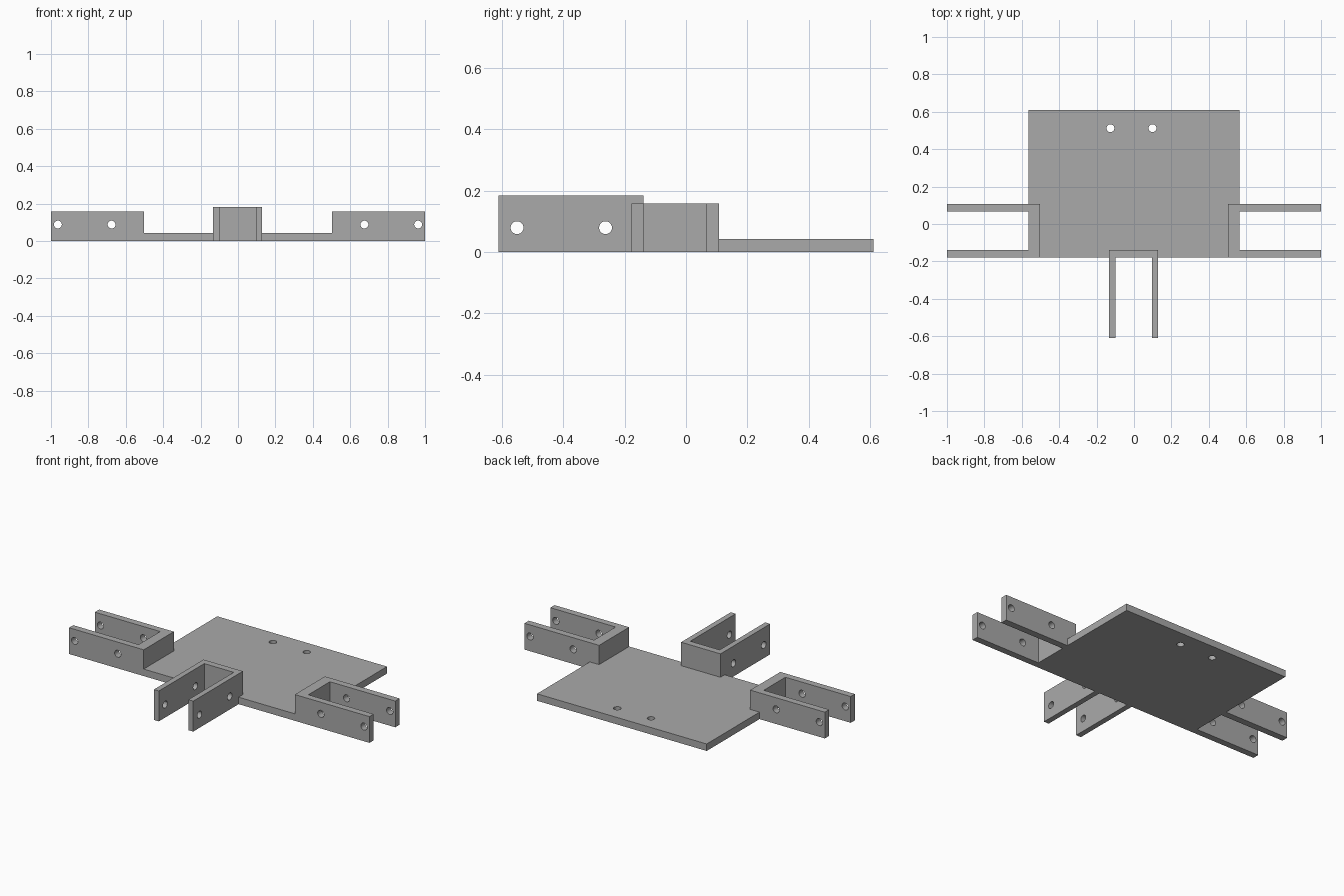
import bpy
import bmesh
from math import pi
from mathutils import Matrix, Vector

cube = bpy.data.objects.get("Cube")
if cube:
    bpy.data.objects.remove(cube, do_unlink=True)

grey = bpy.data.materials.new("plain grey")
grey.use_nodes = True
COLOUR = (0.4, 0.4, 0.4, 1)
grey.diffuse_color = COLOUR
grey.node_tree.nodes["Principled BSDF"].inputs["Base Color"].default_value = COLOUR

HOLE_RADIUS = 0.021
TURN = {"X": Matrix.Rotation(pi / 2, 4, "Y"),
        "Y": Matrix.Rotation(pi / 2, 4, "X"),
        "Z": Matrix.Identity(4)}


def make_object(name, bm):
    bmesh.ops.recalc_face_normals(bm, faces=bm.faces)
    mesh = bpy.data.meshes.new(name)
    bm.to_mesh(mesh)
    bm.free()
    mesh.materials.append(grey)
    obj = bpy.data.objects.new(name, mesh)
    bpy.context.collection.objects.link(obj)
    return obj


def extrude_outline(name, outline, height):
    bm = bmesh.new()
    face = bm.faces.new([bm.verts.new((x, y, 0)) for x, y in outline])
    top = bmesh.ops.extrude_face_region(bm, geom=[face])["geom"]
    bmesh.ops.translate(bm, vec=(0, 0, height),
                        verts=[v for v in top if isinstance(v, bmesh.types.BMVert)])
    return make_object(name, bm)


def drill(obj, centres, axis):
    """Cut round through holes at the centres, along one axis."""
    bm = bmesh.new()
    for centre in centres:
        bmesh.ops.create_cone(bm, cap_ends=True, segments=32, radius1=HOLE_RADIUS,
                              radius2=HOLE_RADIUS, depth=0.6,
                              matrix=Matrix.Translation(Vector(centre)) @ TURN[axis])
    cutter = make_object(obj.name + "_cutter", bm)
    cutter.hide_render = True
    mod = obj.modifiers.new("holes", "BOOLEAN")
    mod.object = cutter
    mod.solver = "EXACT"
    bpy.context.view_layer.objects.active = obj
    bpy.ops.object.modifier_apply(modifier=mod.name)
    bpy.data.objects.remove(cutter, do_unlink=True)
    bpy.ops.object.select_all(action="DESELECT")
    obj.select_set(True)
    bpy.ops.object.shade_smooth_by_angle()


# Base plate with two mounting holes at the back
HALF, FRONT, BACK = 0.565, -0.178, 0.61
plate = extrude_outline("base_plate", [(-HALF, FRONT), (HALF, FRONT),
                                       (HALF, BACK), (-HALF, BACK)], 0.042)
drill(plate, [(x, 0.512, 0) for x in (-0.126, 0.099)], "Z")

# U-shaped side brackets, opening outwards
for side, name in ((1, "left_bracket"), (-1, "right_bracket")):
    outline = [(0.503, FRONT), (1, FRONT), (1, -0.138), (HALF, -0.138),
               (HALF, 0.067), (1, 0.067), (1, 0.108), (0.503, 0.108)]
    bracket = extrude_outline(name, [(side * x, y) for x, y in outline], 0.158)
    drill(bracket, [(side * x, -0.035, 0.088) for x in (0.676, 0.963)], "Y")

# U-shaped front bracket, opening forwards
outline = [(-0.133, -0.138), (-0.133, -0.61), (-0.1, -0.61), (-0.1, FRONT),
           (0.096, FRONT), (0.096, -0.61), (0.129, -0.61), (0.129, -0.138)]
bracket = extrude_outline("front_bracket", outline, 0.183)
drill(bracket, [(0, y, 0.079) for y in (-0.55, -0.262)], "X")
